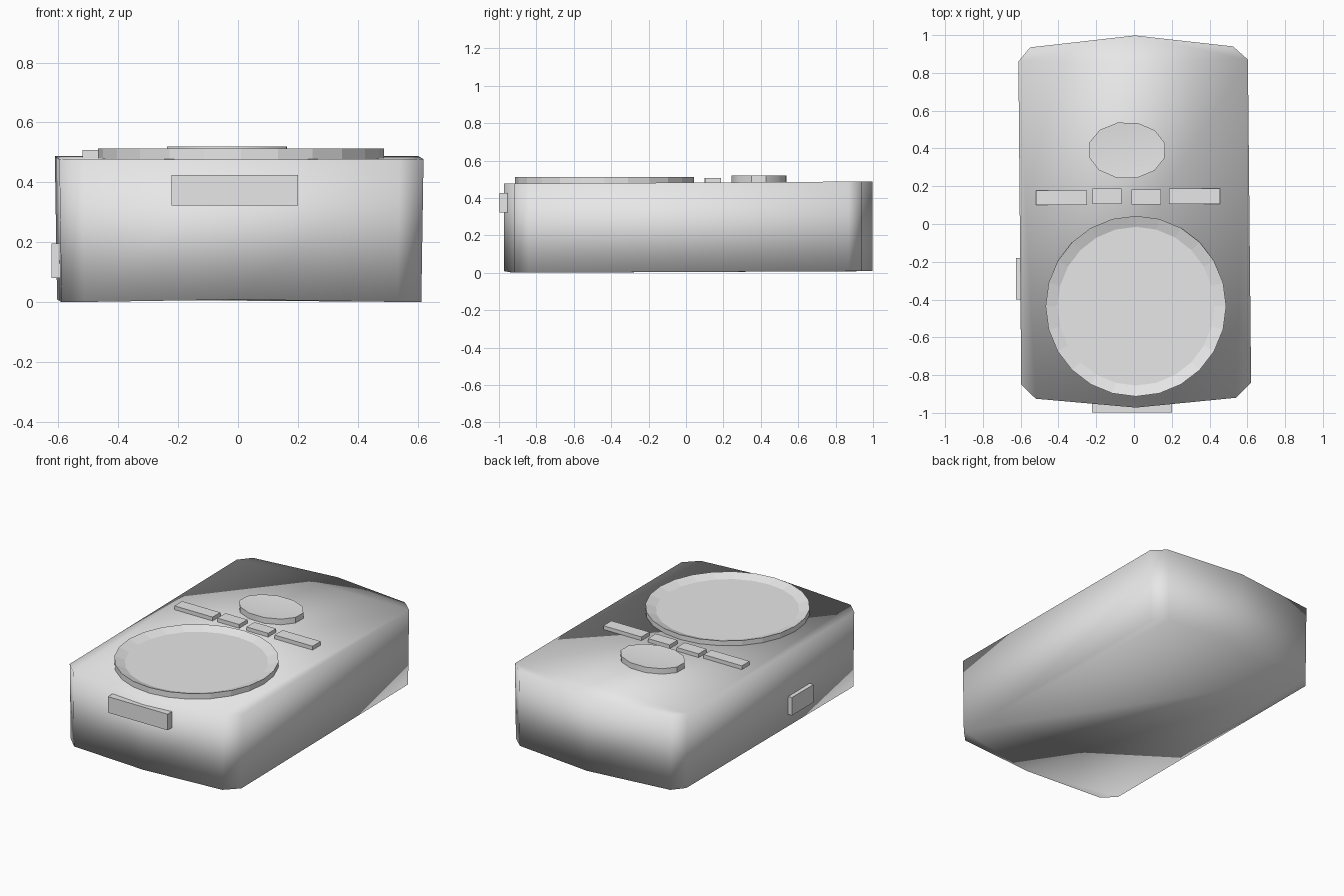
import bpy, bmesh, math

cube = bpy.data.objects.get("Cube")
if cube:
    bpy.data.objects.remove(cube, do_unlink=True)

# Single plain grey
grey = bpy.data.materials.new("plain_grey")
grey.use_nodes = True
grey.diffuse_color = (0.8, 0.8, 0.8, 1)
grey.node_tree.nodes["Principled BSDF"].inputs["Base Color"].default_value = (0.8, 0.8, 0.8, 1)


def finish(name, bm):
    bmesh.ops.recalc_face_normals(bm, faces=bm.faces)
    mesh = bpy.data.meshes.new(name)
    bm.to_mesh(mesh)
    bm.free()
    mesh.materials.append(grey)
    ob = bpy.data.objects.new(name, mesh)
    bpy.context.collection.objects.link(ob)
    return ob


def loft(name, rings, centre=None):
    """Skin closed rings of points; cap the first, cap or fan the last."""
    bm = bmesh.new()
    loops = [[bm.verts.new(p) for p in ring] for ring in rings]
    n = len(loops[0])
    for a, b in zip(loops, loops[1:]):
        for i in range(n):
            j = (i + 1) % n
            bm.faces.new((a[i], a[j], b[j], b[i]))
    bm.faces.new(loops[0][::-1])
    if centre:
        c = bm.verts.new(centre)
        for i in range(n):
            bm.faces.new((loops[-1][i], loops[-1][(i + 1) % n], c))
    else:
        bm.faces.new(loops[-1])
    return finish(name, bm)


def ellipse(cx, cy, rx, ry, z, sides, turn=0.0):
    return [(cx + rx * math.cos(turn + 2 * math.pi * i / sides),
             cy + ry * math.sin(turn + 2 * math.pi * i / sides), z) for i in range(sides)]


def block(name, x, y, z):
    corners = [(x[0], y[0]), (x[1], y[0]), (x[1], y[1]), (x[0], y[1])]
    return loft(name, [[(px, py, h) for px, py in corners] for h in z])


# Case: ten-sided outline, pointed ends, slightly narrower at the base
outline = [(0.01, -0.972), (0.54, -0.92), (0.62, -0.84), (0.603, 0.87), (0.525, 0.94),
           (0.005, 0.998), (-0.55, 0.935), (-0.612, 0.86), (-0.597, -0.85), (-0.52, -0.925)]
bottom = [(x * 0.988, y, 0.0 if y < -0.8 and abs(x) > 0.1 else 0.008) for x, y in outline]
top = [(x, y, 0.482 + 0.006 * y) for x, y in outline]
case = loft("case", [bottom, top])
case.data.shade_smooth()

# Large round dial with a dished rim
loft("dial", [ellipse(0.01, -0.435, 0.478, 0.478, 0.465, 24),
              ellipse(0.01, -0.435, 0.478, 0.478, 0.513, 24),
              ellipse(0.01, -0.435, 0.415, 0.42, 0.492, 24)])

# Oval button with a slightly hollow top
oval = loft("oval_button", [ellipse(-0.037, 0.39, 0.207, 0.151, 0.465, 12, 0.25),
                            ellipse(-0.037, 0.39, 0.207, 0.151, 0.52, 12, 0.25)],
            (-0.037, 0.39, 0.508))
for p in oval.data.polygons:
    p.use_smooth = len(p.vertices) == 3
bpy.context.view_layer.objects.active = oval
oval.select_set(True)
bpy.ops.object.shade_smooth_by_angle(angle=math.radians(30))
oval.select_set(False)

# Row of four small keys
for i, (x0, x1, y0, y1) in enumerate([(-0.52, -0.25, 0.10, 0.178), (-0.22, -0.065, 0.105, 0.187),
                                      (-0.012, 0.142, 0.103, 0.183), (0.185, 0.455, 0.105, 0.187)]):
    block(f"key_{i + 1}", (x0, x1), (y0, y1), (0.47, 0.507))

# Front plate and side switch
block("front_plate", (-0.223, 0.2), (-0.998, -0.92), (0.322, 0.425))
block("side_switch", (-0.624, -0.58), (-0.40, -0.18), (0.08, 0.195))
